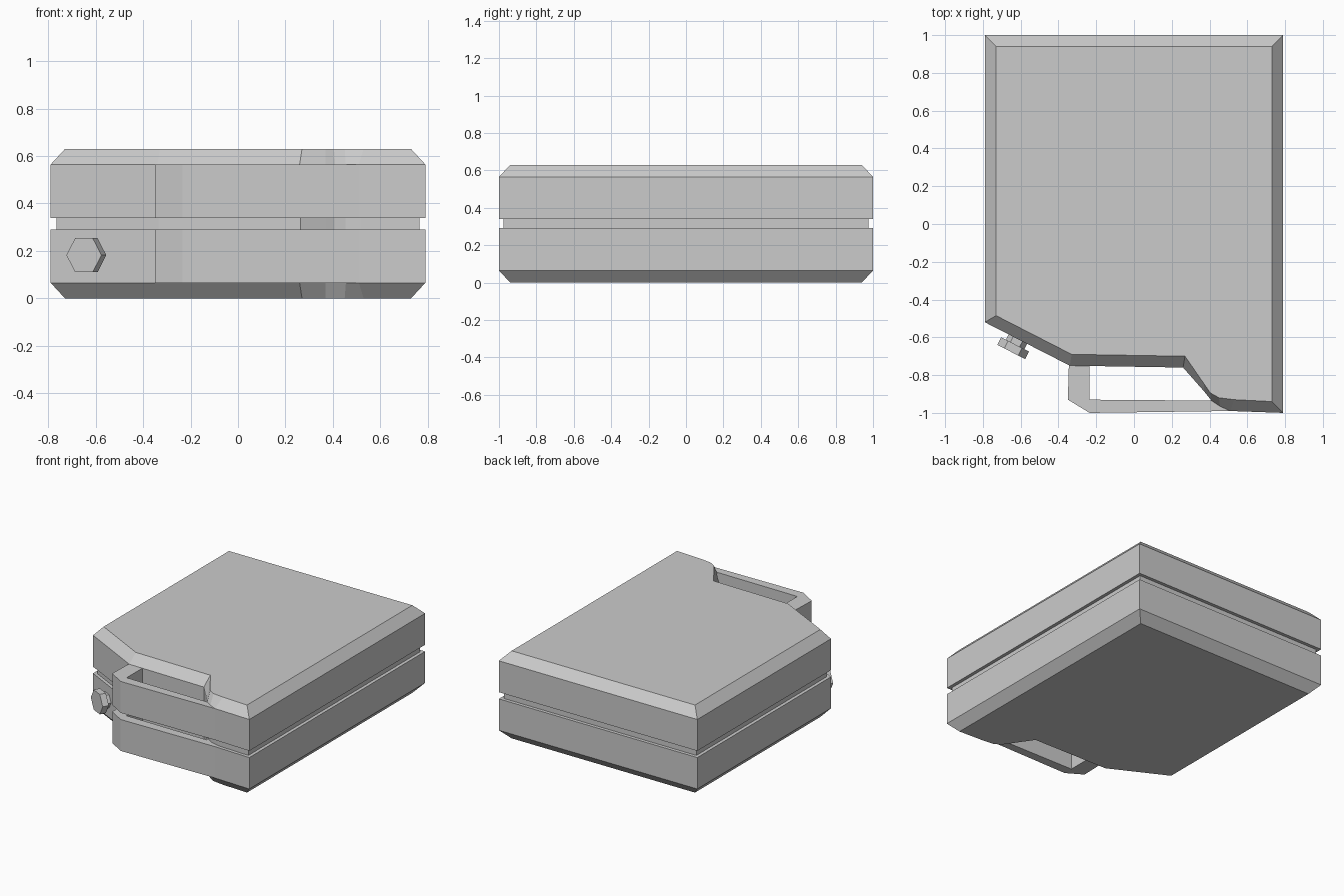
import bpy, bmesh, math
from mathutils import Vector, Matrix

if "Cube" in bpy.data.objects:
    bpy.data.objects.remove(bpy.data.objects["Cube"])

MID = 0.315  # height of the symmetry plane between both shells

# Plan outlines: full body, chamfered cap and front handle
BODY = [(-.79, 1), (.79, 1), (.79, -1), (.51, -.99), (.455, -.965), (.41, -.935),
        (.37, -.885), (.26, -.76), (-.34, -.75), (-.79, -.52)]
CAP = [(-.73, .94), (.73, .94), (.73, -.94), (.53, -.93), (.45, -.92), (.405, -.895),
       (.37, -.845), (.27, -.70), (-.33, -.69), (-.73, -.485)]
HANDLE = [(-.345, -.748), (-.35, -.93), (-.235, -1), (.51, -.99), (.455, -.965),
          (.41, -.935), (-.235, -.93), (-.235, -.752)]


def loft(name, layers):
    """Closed solid through matching outlines, each paired with a height."""
    bm = bmesh.new()
    rings = [[bm.verts.new((x, y, z)) for x, y in pts] for pts, z in layers]
    bm.faces.new(rings[0])
    bm.faces.new(rings[-1])
    n = len(rings[0])
    for a, b in zip(rings, rings[1:]):
        for i in range(n):
            j = (i + 1) % n
            bm.faces.new((a[i], a[j], b[j], b[i]))
    bmesh.ops.recalc_face_normals(bm, faces=bm.faces)
    me = bpy.data.meshes.new(name)
    bm.to_mesh(me)
    bm.free()
    ob = bpy.data.objects.new(name, me)
    bpy.context.collection.objects.link(ob)
    return ob


# Shells and handles, mirrored about the middle seam
for label, s in (("lower", -1), ("upper", 1)):
    seam, rim, face = (MID + s * d for d in (.024, .25, .315))
    loft(label + "_shell", [(BODY, seam), (BODY, rim), (CAP, face)])
    loft(label + "_handle", [(HANDLE, seam), (HANDLE, rim)])

# Recessed core visible in the seam
core = [tuple(Vector(a).lerp(Vector(b), .4)) for a, b in zip(BODY, CAP)]
loft("seam_core", [(core, .28), (core, .35)])


# Hexagonal bolt on the angled front corner
def hexagon(r):
    return [(r * math.cos(k * math.pi / 3), r * math.sin(k * math.pi / 3)) for k in range(6)]


normal = Vector((-.455, -.89, 0)).normalized()
up = Vector((0, 0, 1))
side = up.cross(normal)
frame = Matrix((side, up, normal)).transposed().to_4x4()
frame.translation = (-.615, -.609, .182)
for name, r, start, end in (("bolt_shaft", .055, -.03, .04), ("bolt_head", .083, .032, .077)):
    bolt = loft(name, [(hexagon(r), start), (hexagon(r), end)])
    bolt.data.transform(frame)
